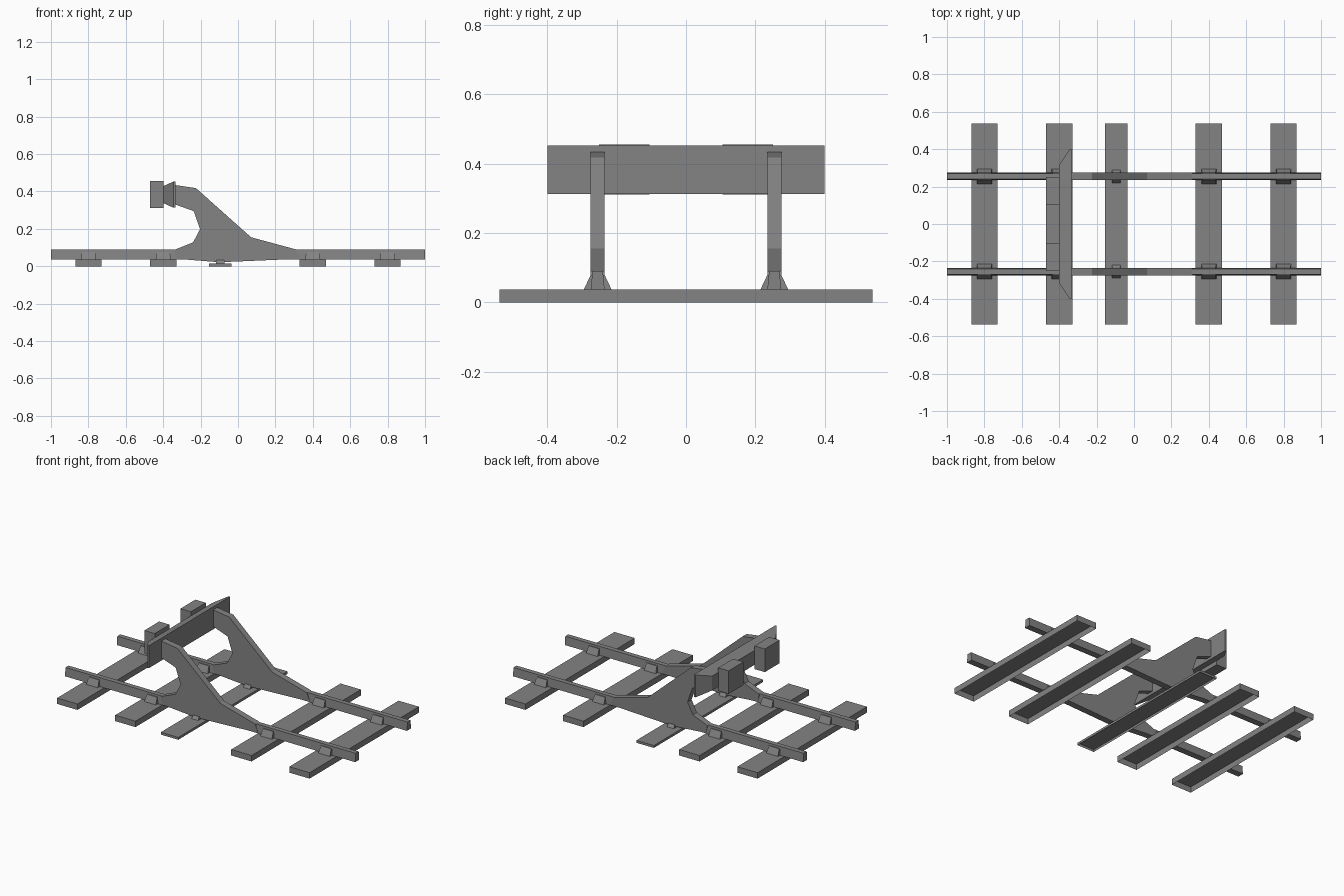
import bpy
import bmesh
from mathutils import Vector

cube = bpy.data.objects.get("Cube")
if cube:
    bpy.data.objects.remove(cube, do_unlink=True)

# One steel grey for everything
grey = bpy.data.materials.new("steel_grey")
grey.use_nodes = True
colour = (0.23, 0.23, 0.23, 1)
grey.diffuse_color = colour
grey.node_tree.nodes["Principled BSDF"].inputs["Base Color"].default_value = colour


def loft(name, rings, open_start=False):
    """Skin matching rings of points, capping the ends."""
    bm = bmesh.new()
    loops = [[bm.verts.new(Vector(p)) for p in ring] for ring in rings]
    n = len(loops[0])
    for a, b in zip(loops, loops[1:]):
        for i in range(n):
            j = (i + 1) % n
            bm.faces.new((a[i], a[j], b[j], b[i]))
    if not open_start:
        bm.faces.new(loops[0][::-1])
    bm.faces.new(loops[-1])
    bmesh.ops.recalc_face_normals(bm, faces=bm.faces[:])
    mesh = bpy.data.meshes.new(name)
    bm.to_mesh(mesh)
    bm.free()
    mesh.materials.append(grey)
    obj = bpy.data.objects.new(name, mesh)
    bpy.context.collection.objects.link(obj)
    return obj


def flat_ring(x, y, z, hx, hy):
    return [(x + sx * hx, y + sy * hy, z)
            for sx, sy in ((-1, -1), (1, -1), (1, 1), (-1, 1))]


def upright_ring(x, y, z, hy, hz):
    return [(x, y + sy * hy, z + sz * hz)
            for sy, sz in ((-1, -1), (1, -1), (1, 1), (-1, 1))]


GAUGE = 0.255
TIE_TOP = 0.037
sides = (("left", -GAUGE), ("right", GAUGE))

# Ties: shells left open underneath; the middle one is thinner and narrower
ties = [(-0.8, 0.07, TIE_TOP), (-0.4, 0.07, TIE_TOP), (-0.095, 0.06, 0.015),
        (0.4, 0.07, TIE_TOP), (0.8, 0.07, TIE_TOP)]
for i, (x, half, top) in enumerate(ties):
    loft(f"tie_{i + 1}", [flat_ring(x, 0, 0, half, 0.538),
                          flat_ring(x, 0, top, half, 0.538)], open_start=True)

# Side outline of the buttress, from the beam end round to the belly
buttress = [(-0.335, 0.33), (-0.237, 0.295), (-0.203, 0.198), (-0.24, 0.128),
            (-0.34, 0.088), (-0.33, 0.04), (-0.13, 0.024), (-0.04, 0.024),
            (0.33, 0.04), (0.31, 0.09), (0.07, 0.155), (-0.225, 0.418),
            (-0.335, 0.434)]

for side, y in sides:
    # Rail with a slightly narrower head
    loft(f"{side}_rail", [[(x, y - 0.02, 0.037), (x, y + 0.02, 0.037),
                           (x, y + 0.015, 0.09), (x, y - 0.015, 0.09)]
                          for x in (-1, 1)])
    loft(f"{side}_buttress", [[(px, y + t, pz) for px, pz in buttress]
                              for t in (-0.02, 0.02)])
    # Tapered rail chairs
    for i, (x, half, top) in enumerate(ties):
        middle = half < 0.07
        hx = 0.023 if middle else 0.04
        height = 0.018 if middle else 0.04
        loft(f"{side}_chair_{i + 1}",
             [flat_ring(x, y, top, hx, 0.035 if middle else 0.04),
              flat_ring(x, y, top + height, hx * 0.9, 0.021)])
    # Buffer block
    by = 0.178 if y > 0 else -0.178
    loft(f"{side}_buffer", [upright_ring(x, by, 0.383, 0.073, 0.072)
                            for x in (-0.47, -0.398)])

# Cross beam, flaring from its face to a flat back plate
loft("buffer_beam", [upright_ring(-0.4, 0, 0.383, 0.315, 0.045),
                     upright_ring(-0.345, 0, 0.383, 0.4, 0.07),
                     upright_ring(-0.335, 0, 0.383, 0.4, 0.07)])
